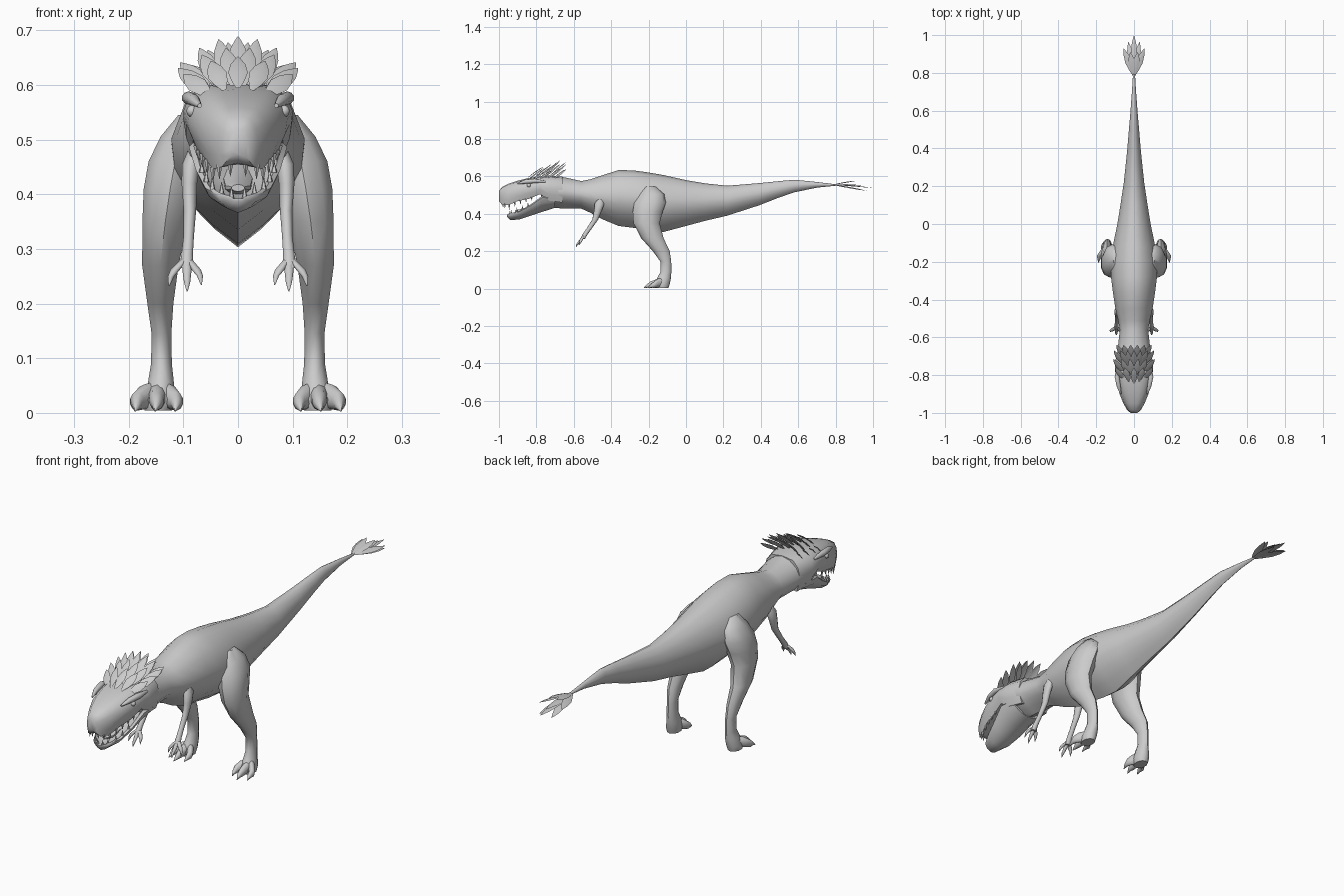
import bpy, bmesh, math
from mathutils import Vector, Matrix

grey = bpy.data.materials.new("grey_skin")
grey.diffuse_color = (0.6, 0.6, 0.6, 1)

# Half cross-sections, top centre to bottom centre
ROUND = [(math.sin(i * math.pi / 5), math.cos(i * math.pi / 5)) for i in range(6)]
TORSO = [(0, 1), (.4, .9), (.78, .6), (1, .15), (.95, -.2), (.72, -.52), (.38, -.78), (0, -1)]
SKULL = [(0, 1), (.32, .95), (.62, .9), (.9, .5), (1, 0), (.95, -.5), (.82, -1), (.4, -.92), (0, -.85)]
JAW = [(0, .3), (.65, .4), (.9, 1), (1, .8), (.88, .1), (.5, -.6), (0, -1)]


def finish(name, bm, mirror=False, angle=50, recalc=True):
    if recalc:
        bmesh.ops.recalc_face_normals(bm, faces=bm.faces)
    mesh = bpy.data.meshes.new(name)
    bm.to_mesh(mesh)
    bm.free()
    mesh.materials.append(grey)
    ob = bpy.data.objects.new(name, mesh)
    bpy.context.collection.objects.link(ob)
    if mirror:
        ob.modifiers.new("mirror", 'MIRROR').use_mirror_merge = False
    bpy.ops.object.select_all(action='DESELECT')
    ob.select_set(True)
    bpy.context.view_layer.objects.active = ob
    bpy.ops.object.shade_smooth_by_angle(angle=math.radians(angle))
    return ob


def add_loft(bm, rings, half, axis):
    """Rings are (x, y, z, half width, half depth), square to the axis."""
    loop = half + [(-u, v) for u, v in half[-2:0:-1]]
    rows = []
    for x, y, z, a, b in rings:
        rows.append([bm.verts.new((x + a * u, y, z + b * v) if axis == 'Y'
                                  else (x + a * u, y + b * v, z)) for u, v in loop])
    n = len(loop)
    for r, s in zip(rows, rows[1:]):
        for i in range(n):
            bm.faces.new((r[i], r[(i + 1) % n], s[(i + 1) % n], s[i]))
    bm.faces.new(rows[0])
    bm.faces.new(rows[-1][::-1])


def loft(name, rings, half=ROUND, axis='Y', mirror=False):
    bm = bmesh.new()
    add_loft(bm, rings, half, axis)
    return finish(name, bm, mirror)


def profile(rows):
    """(y, top, bottom, half width) to centred rings."""
    return [(0, y, (t + b) / 2, w, (t - b) / 2) for y, t, b, w in rows]


def add_leaf(bm, base, tip, width, up=(0, 0, 1)):
    """Pointed leaf-shaped feather with a raised midrib."""
    base, tip = Vector(base), Vector(tip)
    d = tip - base
    side = d.cross(Vector(up)).normalized()
    nrm = side.cross(d).normalized()
    prev = None
    for t, w in ((0, .2), (.25, .7), (.5, 1), (.75, .75), (.9, .35), (1, .02)):
        c = base + d * t
        row = [bm.verts.new(c - side * width * w),
               bm.verts.new(c + nrm * width * w * .25),
               bm.verts.new(c + side * width * w)]
        if prev:
            for i in (0, 1):
                bm.faces.new((prev[i], prev[i + 1], row[i + 1], row[i]))
        prev = row


def add_tooth(bm, x, y, z, height, r=.006):
    flip = Matrix.Rotation(math.pi if height < 0 else 0, 4, 'X')
    bmesh.ops.create_cone(bm, cap_ends=True, segments=5, radius1=r, radius2=0, depth=abs(height),
                          matrix=Matrix.Translation((x, y, z + height / 2)) @ flip)


# Neck, torso and tail
loft("body", profile([
    (-.775, .585, .46, .075), (-.73, .602, .433, .094), (-.65, .595, .428, .085),
    (-.56, .575, .428, .075), (-.51, .585, .405, .084), (-.45, .605, .372, .098),
    (-.36, .634, .335, .112), (-.28, .632, .325, .122), (-.2, .621, .31, .122),
    (-.12, .607, .303, .113), (0, .58, .335, .088), (.1, .563, .362, .072),
    (.22, .55, .39, .054), (.39, .564, .445, .036), (.5, .575, .488, .027),
    (.58, .582, .515, .02), (.7, .57, .54, .011), (.8, .558, .55, .005)]), TORSO)

# Skull with upper jaw, lower jaw and tongue
loft("upper_head", profile([
    (-1, .522, .468, .018), (-.985, .542, .45, .036), (-.95, .56, .446, .056),
    (-.9, .577, .468, .076), (-.84, .592, .48, .09), (-.78, .6, .505, .1),
    (-.73, .605, .47, .1), (-.66, .598, .46, .084)]), SKULL)
loft("lower_jaw", profile([
    (-.957, .396, .384, .014), (-.94, .402, .366, .036), (-.89, .416, .37, .06),
    (-.83, .45, .39, .077), (-.77, .495, .41, .09), (-.7, .49, .432, .084)]), JAW)
loft("tongue", profile([
    (-.915, .418, .405, .012), (-.89, .424, .4, .024), (-.83, .44, .41, .028),
    (-.76, .47, .43, .03)]))

# Brow ridge over each eye, and the eye below it
loft("brow", [(.07, -.9, .562, .004, .004), (.081, -.86, .572, .011, .011),
              (.09, -.81, .576, .013, .012), (.088, -.75, .572, .005, .005)], mirror=True)
bm = bmesh.new()
bmesh.ops.create_uvsphere(bm, u_segments=10, v_segments=6, radius=.011,
                          matrix=Matrix.Translation((.084, -.84, .552)))
finish("eye", bm, mirror=True)

# Teeth following both jaw edges
bm = bmesh.new()
for y, x, z, h in ((-.978, .014, .456, -.024), (-.968, .034, .454, -.028), (-.945, .046, .45, -.03),
                   (-.915, .056, .464, -.028), (-.885, .065, .474, -.026), (-.855, .071, .481, -.022),
                   (-.825, .076, .489, -.018)):
    add_tooth(bm, x, y, z, h)
for y, x, z, h in ((-.945, .012, .392, .024), (-.935, .03, .398, .026), (-.905, .047, .408, .026),
                   (-.875, .058, .422, .024), (-.845, .066, .44, .022)):
    add_tooth(bm, x, y, z, h)
finish("teeth", bm, mirror=True, angle=30)

# Feather crest in four overlapping rows
bm = bmesh.new()
for y, z, count, rise, back, spread in ((-.845, .594, 5, .058, .085, .062), (-.81, .599, 6, .07, .095, .075),
                                        (-.77, .602, 7, .087, .1, .07), (-.73, .603, 6, .076, .09, .052)):
    for i in range(count):
        s = 2 * i / (count - 1) - 1
        add_leaf(bm, (.05 * s, y + .02 * abs(s), z - .015 * s * s),
                 (.05 * s + spread * s * .8, y + back, z + rise * (1 - .55 * s * s)),
                 .018, (s * .6, -.3, 1))
finish("head_crest", bm, recalc=False)

# Feather tuft on the tail tip
bm = bmesh.new()
for x, y, z in ((0, 1, .538), (.055, .93, .553), (-.055, .93, .553), (.03, .965, .523),
                (-.03, .965, .523), (.02, .91, .576), (-.02, .91, .576), (0, .96, .55)):
    add_leaf(bm, (x * .05, .785, .555), (x, y, z), .018, (x * 4, 0, 1))
finish("tail_tuft", bm, recalc=False)

# Hind legs
loft("hind_leg", [
    (.09, -.19, .545, .02, .03), (.1, -.185, .505, .044, .07), (.115, -.192, .46, .051, .085),
    (.124, -.205, .41, .051, .08), (.133, -.211, .35, .044, .07), (.142, -.18, .27, .035, .06),
    (.142, -.132, .2, .025, .045), (.14, -.108, .145, .019, .029), (.14, -.107, .09, .02, .029),
    (.141, -.118, .055, .025, .037), (.145, -.13, .025, .031, .043), (.146, -.13, .004, .026, .036)],
    axis='Z', mirror=True)

# Three clawed toes per foot
bm = bmesh.new()
for x, tip in ((.185, -.205), (.149, -.225), (.113, -.205)):
    rings = [(.145, -.115, .034, .016, .024), (.145 + (x - .145) * .6, -.15, .03, .017, .023),
             (x, tip + .035, .021, .013, .017), (x, tip + .02, .016, .009, .011),
             (x * 1.02, tip, .004, .001, .002)]
    add_loft(bm, rings, ROUND, 'Y')
finish("toes", bm, mirror=True)

# Forearms, from the shoulder to the wrist
loft("arm", [
    (.078, -.455, .485, .012, .015), (.086, -.462, .455, .017, .026), (.089, -.47, .42, .015, .021),
    (.088, -.485, .37, .012, .016), (.09, -.515, .325, .01, .014), (.093, -.54, .29, .011, .014),
    (.095, -.553, .265, .014, .012)], axis='Z', mirror=True)

# Three clawed fingers per hand
bm = bmesh.new()
for x, y, z in ((.126, -.572, .232), (.093, -.588, .222), (.067, -.575, .234)):
    rings = [(.094, -.545, .285, .007, .008),
             (.094 + (x - .094) * .65, -.56, .262, .009, .009),
             (.094 + (x - .094) * .9, y + .008, z + .017, .006, .006), (x, y, z, .001, .001)]
    add_loft(bm, rings, ROUND, 'Z')
finish("fingers", bm, mirror=True)
